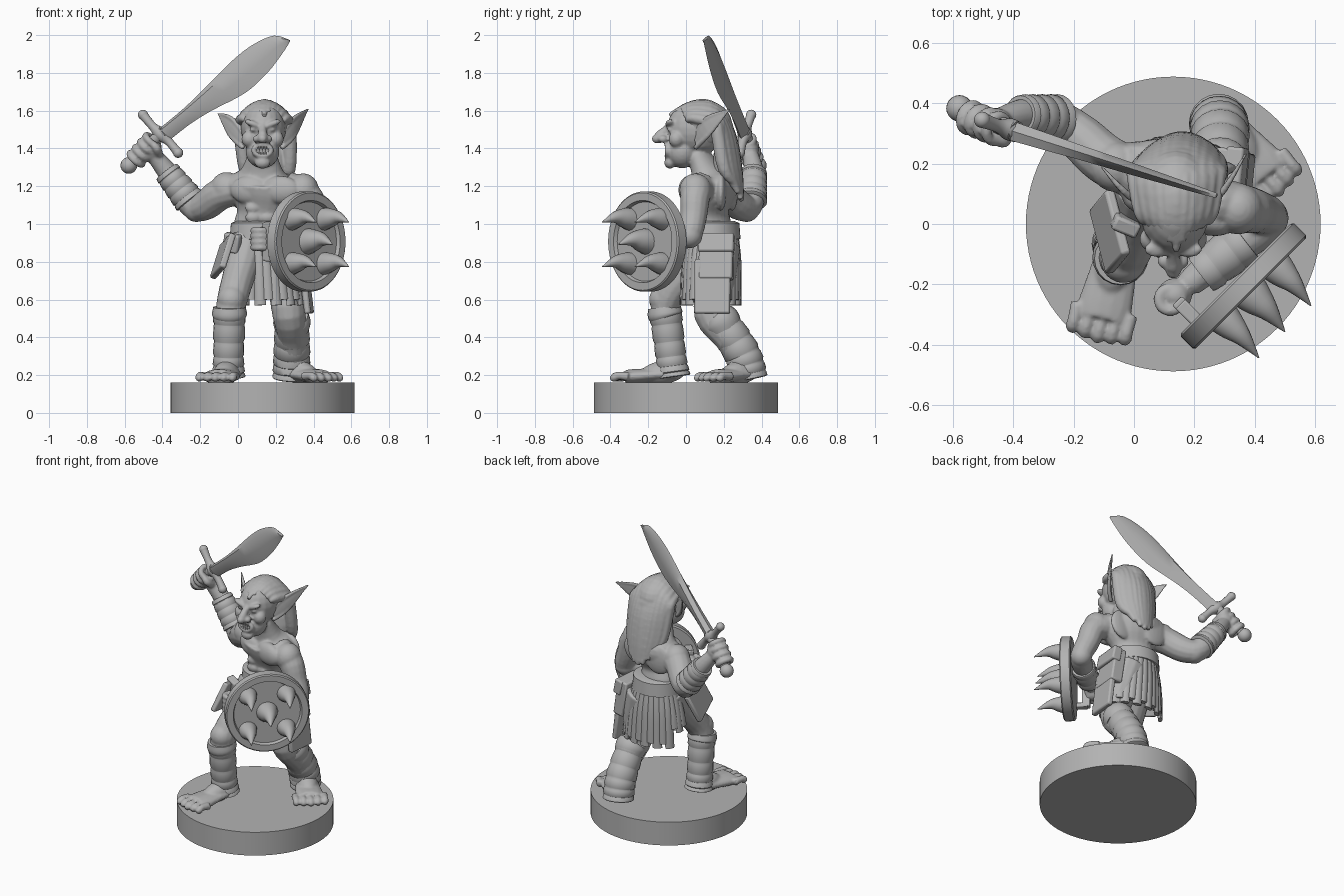
import bpy, bmesh, math
from mathutils import Vector, Matrix, Euler

if "Cube" in bpy.data.objects:
    bpy.data.objects.remove(bpy.data.objects["Cube"])

grey = bpy.data.materials.new("miniature grey")
grey.use_nodes = True
shade = (.45, .45, .45, 1)
grey.diffuse_color = shade
grey.node_tree.nodes["Principled BSDF"].inputs["Base Color"].default_value = shade


def catmull(points, steps):
    """Smoothly subdivide a list of four-number points."""
    pts = [Vector(p) for p in points]
    out = []
    for i in range(len(pts) - 1):
        a, b, c, d = pts[max(i - 1, 0)], pts[i], pts[i + 1], pts[min(i + 2, len(pts) - 1)]
        for s in range(steps):
            t = s / steps
            out.append(b + (c - a) * (t / 2) + (a * 2 - b * 5 + c * 4 - d) * (t * t / 2)
                       + (b * 3 - a - c * 3 + d) * (t ** 3 / 2))
    return out + [pts[-1]]


def skin(bm, rings):
    """Join equal rings of vertices into a closed solid."""
    for lo, hi in zip(rings, rings[1:]):
        for k in range(len(lo)):
            bm.faces.new((lo[k], lo[k - 1], hi[k - 1], hi[k]))
    bm.faces.new(rings[0])
    bm.faces.new(rings[-1][::-1])


def sweep(bm, points, side=None, flat=1, steps=4, seg=14):
    """Tube through (x, y, z, radius) points; radius runs along side, radius * flat across it."""
    pts = catmull(points, steps)
    pos = [p.to_3d() for p in pts]
    if side is None:
        d = pos[-1] - pos[0]
        side = min((Vector(v) for v in ((1, 0, 0), (0, 1, 0), (0, 0, 1))), key=lambda v: abs(v.dot(d)))
    side = Vector(side)
    rings = []
    for i, p in enumerate(pos):
        t = (pos[min(i + 1, len(pos) - 1)] - pos[max(i - 1, 0)]).normalized()
        a = (side - t * side.dot(t)).normalized()
        b = t.cross(a)
        r = max(pts[i].w, .002)
        angles = [math.tau * k / seg for k in range(seg)]
        rings.append([bm.verts.new(p + a * r * math.cos(q) + b * r * flat * math.sin(q)) for q in angles])
    skin(bm, rings)


def ball(bm, loc, size, rot=(0, 0, 0)):
    size = size if isinstance(size, tuple) else (size,) * 3
    m = Matrix.LocRotScale(Vector(loc), Euler(rot), Vector(size))
    bmesh.ops.create_uvsphere(bm, u_segments=20, v_segments=12, radius=1, matrix=m)


def box(bm, loc, size, rot=(0, 0, 0)):
    m = Matrix.LocRotScale(Vector(loc), Euler(rot), Vector(size))
    bmesh.ops.create_cube(bm, size=1, matrix=m)


def lathe(bm, profile, seg=64):
    skin(bm, [[bm.verts.new((r * math.cos(math.tau * k / seg), r * math.sin(math.tau * k / seg), z))
               for k in range(seg)] for r, z in profile])


def wrap(bm, path, bands):
    """Overlapping bandage bands along a path."""
    pts = catmull(path, bands)
    out = []
    for a, b in zip(pts, pts[1:]):
        for t, grow in ((0, .96), (.15, 1.03), (.8, 1), (.95, .96)):
            p = a.lerp(b, t)
            p.w *= grow
            out.append(p)
    sweep(bm, out, steps=1, seg=20)


def grip(bm, start, end, radius):
    """Four fingers curled round a handle."""
    start, end = Vector(start), Vector(end)
    axis = (end - start).normalized()
    a = axis.orthogonal().normalized()
    b = axis.cross(a)
    for i in range(4):
        c = start.lerp(end, i / 3)
        ring = [c + (a * math.cos(k * math.tau / 8) + b * math.sin(k * math.tau / 8)) * radius for k in range(9)]
        sweep(bm, [(*p, .019) for p in ring], side=axis, steps=2, seg=8)


def finish(name, bm, matrix=None, voxel=0, bevel=0, angle=35):
    bmesh.ops.recalc_face_normals(bm, faces=bm.faces)
    me = bpy.data.meshes.new(name)
    bm.to_mesh(me)
    bm.free()
    me.materials.append(grey)
    ob = bpy.data.objects.new(name, me)
    bpy.context.scene.collection.objects.link(ob)
    if matrix:
        ob.matrix_world = matrix
    for o in bpy.context.selected_objects:
        o.select_set(False)
    ob.select_set(True)
    bpy.context.view_layer.objects.active = ob
    bpy.ops.object.shade_smooth_by_angle(angle=math.radians(angle))
    if voxel:
        m = ob.modifiers.new("fuse", 'REMESH')
        m.mode, m.voxel_size, m.use_smooth_shade = 'VOXEL', voxel, True
        m = ob.modifiers.new("soften", 'SMOOTH')
        m.iterations = 3
    if bevel:
        m = ob.modifiers.new("soft edges", 'BEVEL')
        m.width, m.segments = bevel, 2


# Round base
bm = bmesh.new()
lathe(bm, [(.488, 0), (.488, .16)], 96)
finish("round_base", bm, Matrix.Translation((.13, 0, 0)))

# Body: torso, chest and belly muscles
bm = bmesh.new()
sweep(bm, [(.11, .14, .82, .16), (.11, .14, .98, .14), (.12, .13, 1.06, .13), (.13, .13, 1.15, .185),
           (.13, .13, 1.22, .2), (.13, .11, 1.275, .12), (.13, .06, 1.38, .075)], side=(.94, -.34, 0), flat=.7, seg=24)
for x, y in ((.225, .015), (.06, .065)):
    ball(bm, (x, y, 1.18), (.105, .048, .075), (0, 0, -.3))
for x in (.08, .155):
    for z in (.985, 1.035, 1.085):
        ball(bm, (x, .05, z), (.042, .026, .028))
for x, y in ((.24, .185), (.04, .245)):
    ball(bm, (x, y, 1.17), (.1, .03, .1))

# Body: arms and hands
ball(bm, (.345, .05, 1.18), (.083, .085, .088))
ball(bm, (-.06, .19, 1.19), .085)
sweep(bm, [(.26, .08, 1.2, .08), (.365, .05, 1.15, .08), (.41, .04, 1.04, .072), (.445, .02, .95, .066),
           (.4, -.03, .93, .066), (.3, -.1, .92, .06), (.18, -.2, .92, .045)])
ball(bm, (.445, .02, .94), .068)
ball(bm, (.135, -.235, .92), (.058, .056, .068))
sweep(bm, [(.02, .16, 1.19, .085), (-.09, .21, 1.16, .085), (-.17, .28, 1.1, .08), (-.23, .33, 1.09, .07),
           (-.29, .35, 1.16, .07), (-.37, .36, 1.27, .055), (-.45, .34, 1.37, .042)])
ball(bm, (-.22, .32, 1.08), .07)
ball(bm, (-.46, .335, 1.39), (.058, .05, .06))
sweep(bm, [(-.42, .33, 1.36, .024), (-.43, .275, 1.4, .023), (-.47, .285, 1.44, .016)])
grip(bm, (-.54, .352, 1.345), (-.455, .316, 1.44), .044)
grip(bm, (.12, -.25, .875), (.12, -.25, .965), .038)

# Body: legs
sweep(bm, [(.05, .12, .9, .11), (.015, .02, .76, .09), (-.025, -.09, .62, .082), (-.045, -.11, .5, .075),
           (-.05, -.07, .22, .065)])
ball(bm, (-.035, -.12, .6), .076)
sweep(bm, [(.19, .17, .88, .12), (.25, .16, .68, .1), (.27, .13, .52, .088), (.29, .24, .38, .08),
           (.28, .33, .21, .08)])

# Body: bare feet with arched instep and separate toes
for heel, toe in (((-.04, -.04), (-.105, -.31)), ((.28, .34), (.435, .16))):
    heel, toe = Vector((*heel, .21)), Vector((*toe, .19))
    run = (toe - heel).normalized()
    across = Vector((-run.y, run.x, 0)).normalized()
    turn = math.atan2(run.y, run.x)
    sweep(bm, [(*heel, .075), (*heel.lerp(toe, .4), .078), (*heel.lerp(toe, .8), .09), (*toe, .09)],
          side=across, flat=.44)
    ball(bm, heel.lerp(toe, .3) + Vector((0, 0, .01)), (.13, .066, .062), (0, .15, turn))
    for k in range(-2, 3):
        c = toe + across * k * .045 + run * (.045 - .007 * abs(k))
        sweep(bm, [(*(c - run * .06), .024), (*(c + Vector((0, 0, .01))), .021),
                   (*(c + run * .022), .023), (*(c + run * .042), .011)], steps=3)

# Body: head with jaw, cheeks, brow, hooked nose and lips
ball(bm, (.135, .06, 1.51), (.12, .16, .143))
ball(bm, (.13, -.02, 1.385), (.09, .085, .09))
ball(bm, (.13, -.085, 1.325), (.042, .03, .032))
for s in (-1, 1):
    ball(bm, (.13 + s * .07, -.05, 1.45), (.042, .042, .045))
    ball(bm, (.13 + s * .05, -.083, 1.53), (.05, .028, .017), (0, -s * .35, 0))
    ball(bm, (.13 + s * .048, -.083, 1.5), (.022, .016, .012))
    ball(bm, (.13 + s * .03, -.122, 1.45), (.022, .026, .02))
sweep(bm, [(.13, -.075, 1.53, .02), (.13, -.11, 1.495, .022), (.13, -.145, 1.465, .026)])
ball(bm, (.13, -.148, 1.452), (.027, .034, .026))
sweep(bm, [(.13 + .048 * math.cos(k * math.pi / 6), -.1, 1.39 + .03 * math.sin(k * math.pi / 6), .014)
           for k in range(13)], side=(0, 1, 0), steps=2, seg=8)
finish("body", bm, voxel=.008)

# Pointed ears with a raised rim
bm = bmesh.new()
for root, mid, tip in (((.23, .05, 1.44), (.295, .11, 1.51), (.372, .235, 1.61)),
                       ((.03, .06, 1.44), (-.035, .11, 1.51), (-.108, .19, 1.587))):
    sweep(bm, [(*root, .045), (*mid, .05), (*tip, .003)], side=(0, 0, 1), flat=.22)
    for dz in (-.047, .05):
        up = Vector((0, 0, dz))
        sweep(bm, [(*(Vector(root) + up * .8), .014), (*(Vector(mid) + up), .012), (*tip, .004)], seg=8)
finish("ears", bm, voxel=.006)

# Teeth
bm = bmesh.new()
for k in range(-2, 3):
    for s in (-1, 1):
        x, z = .13 + k * .016, 1.39
        sweep(bm, [(x, -.106, z + s * .02, .007), (x, -.11, z + s * .002, .001)], steps=1, seg=6)
finish("teeth", bm)

# Long hair combed back in fused strands, with a widow's peak
bm = bmesh.new()
ball(bm, (.14, .1, 1.525), (.125, .145, .128))
ball(bm, (.15, .2, 1.36), (.1, .055, .2), (-.12, 0, 0))
for k in range(-5, 6):
    t = k / 5
    q = t * t
    peak = max(0, 1 - abs(k) / 2)
    sweep(bm, [(.14 + .1 * t, -.03 - .058 * peak + .03 * q, 1.618 - .043 * peak - .07 * q, .013),
               (.14 + .115 * t, .04, 1.63 - .07 * q, .027), (.14 + .13 * t, .15, 1.61 - .08 * q, .034),
               (.145 + .13 * t, .23 - .06 * q, 1.47, .037), (.155 + .115 * t, .265 - .06 * q, 1.29, .036),
               (.16 + .08 * t, .295 - .03 * q, 1.12 + .07 * q + .02 * (k % 2), .014)], seg=10)
finish("hair", bm, voxel=.007)

# Wrapped bracers and boots
for name, path, bands in (
        ("right_bracer", [(-.255, .345, 1.12, .083), (-.38, .36, 1.28, .068)], 5),
        ("left_bracer", [(.37, -.055, .925, .077), (.22, -.17, .92, .07)], 3),
        ("right_boot", [(-.05, -.065, .19, .088), (-.05, -.08, .3, .08), (-.045, -.11, .54, .086)], 3),
        ("left_boot", [(.28, .335, .18, .096), (.285, .3, .31, .096), (.285, .18, .5, .088)], 3)):
    bm = bmesh.new()
    wrap(bm, path, bands)
    finish(name, bm, angle=50)

# Boot cuffs
bm = bmesh.new()
sweep(bm, [(-.045, -.105, .5, .08), (-.045, -.11, .52, .093), (-.045, -.115, .56, .086)], seg=20)
sweep(bm, [(.285, .21, .44, .09), (.285, .19, .48, .1), (.28, .17, .505, .092)], seg=20)
finish("boot_cuffs", bm)

# Belt
bm = bmesh.new()
lathe(bm, [(.13, -.05), (.165, -.045), (.158, .04), (.13, .05)], 40)
finish("belt", bm, Matrix.LocRotScale(Vector((.12, .14, .965)), Euler((0, 0, -.2)), Vector((1, .9, 1))))

# Hanging kilt strips, open over the forward thigh
bm = bmesh.new()
strips = 30
for k in range(strips):
    a = math.tau * k / strips
    if 3.3 < a < 4.4:
        continue
    c, s = math.cos(a), math.sin(a)
    low = .57 + .03 * (k % 2) + (.1 if 2.6 < a < 4.6 else 0)
    sweep(bm, [(.12 + .14 * c, .14 + .125 * s, .96, .022), (.13 + .185 * c, .135 + .145 * s, .8, .028),
               (.14 + .21 * c, .13 + .15 * s, low, .03)], side=(-s, c, 0), flat=.5, seg=8)
finish("kilt_strips", bm, angle=50)

# Leather flaps and hip pouch
bm = bmesh.new()
box(bm, (.36, .14, .67), (.035, .19, .29), (0, -.12, -.1))
box(bm, (.32, .16, .825), (.08, .18, .24), (0, -.15, -.1))
box(bm, (.335, .16, .9), (.06, .19, .1), (0, -.2, -.1))
box(bm, (-.08, -.025, .83), (.035, .23, .2), (-.3, .35, .15))
box(bm, (-.03, -.0, .9), (.09, .05, .1), (.2, .2, -.4))
finish("hip_flaps", bm, bevel=.01)

# Round shield with five curved spikes
facing = Matrix(((.707, 0, .707, .362), (.707, 0, -.707, -.205), (0, 1, 0, .907), (0, 0, 0, 1)))
bm = bmesh.new()
lathe(bm, [(.255, -.035), (.265, -.028), (.265, .028), (.258, .035), (.218, .035), (.21, .015)])
finish("shield", bm, facing)
bm = bmesh.new()
for u, v, size in [(0, 0, 1.15)] + [(i * .122, j * .118, 1) for i in (-1, 1) for j in (-1, 1)]:
    sweep(bm, [(u, v, .0, .062 * size), (u, v + .008, .06, .05 * size), (u, v + .01, .12, .03 * size),
               (u - .01, v - .015, .205, .002)], seg=16)
finish("shield_spikes", bm, facing, angle=60)
bm = bmesh.new()
box(bm, (-.19, 0, -.095), (.045, .2, .05))
for v in (-.09, .09):
    box(bm, (-.19, v, -.06), (.045, .03, .09))
finish("shield_handle", bm, facing, bevel=.006)

# Curved sword blade: rows hold x and z of the back, then x and z of the cutting edge
outline = [(-.41, 1.51, -.355, 1.45), (-.29, 1.61, -.245, 1.535), (-.185, 1.71, -.13, 1.605),
           (-.03, 1.865, .04, 1.695), (.08, 1.95, .16, 1.805), (.19, 1.997, .24, 1.91), (.272, 1.975, .276, 1.968)]
bm = bmesh.new()
rings = []
rows = catmull(outline, 4)
for i, (bx, bz, ex, ez) in enumerate(rows):
    p, q = [Vector((x, .31 - .316 * (x + .41), z)) for x, z in ((bx, bz), (ex, ez))]
    thick = Vector((.3, .95, 0)) * (.032 - .025 * i / len(rows))
    near, far = p.lerp(q, .2), p.lerp(q, .6)
    section = (p, near + thick, far + thick * .8, q, far - thick * .8, near - thick)
    rings.append([bm.verts.new(v) for v in section])
skin(bm, rings)
finish("sword_blade", bm, angle=40)

# Sword handle, pommel and crossguard
bm = bmesh.new()
sweep(bm, [(-.575, .385, 1.305, .028), (-.5, .35, 1.39, .026), (-.39, .305, 1.49, .036)])
ball(bm, (-.578, .383, 1.31), (.044, .044, .044))
sweep(bm, [(-.505, .345, 1.58, .026), (-.45, .325, 1.515, .023), (-.408, .312, 1.475, .038),
           (-.365, .3, 1.435, .023), (-.315, .285, 1.375, .026)])
for tip in ((-.503, .345, 1.578), (-.317, .285, 1.377)):
    ball(bm, tip, .027)
finish("sword_hilt", bm)
